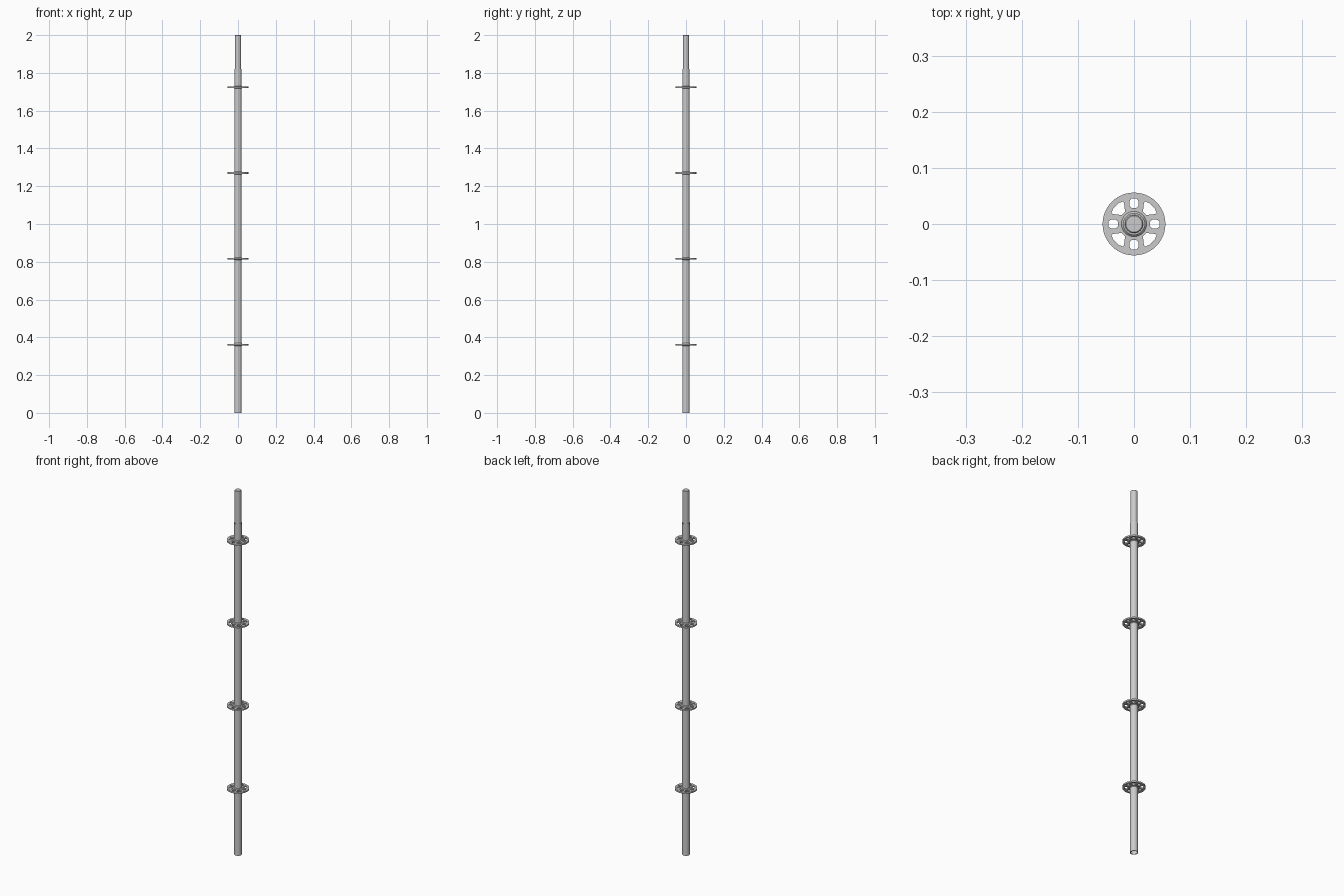
import bpy, bmesh
from math import sin, cos, pi, radians

if "Cube" in bpy.data.objects:
    bpy.data.objects.remove(bpy.data.objects["Cube"])

TUBE_R, TUBE_IN, SPIGOT_R = 0.0195, 0.0168, 0.0165
DISC_R, DISC_T = 0.056, 0.008
SEG = 48


def lathe(name, profile, closed=False):
    # Spin an (r, z) profile round the z axis
    bm = bmesh.new()
    rings = [[bm.verts.new((r * cos(2 * pi * i / SEG), r * sin(2 * pi * i / SEG), z))
              for i in range(SEG)] for r, z in profile]
    pairs = list(zip(rings, rings[1:]))
    if closed:
        pairs.append((rings[-1], rings[0]))
    else:
        bm.faces.new(rings[0])
        bm.faces.new(rings[-1])
    for a, b in pairs:
        for i in range(SEG):
            j = (i + 1) % SEG
            bm.faces.new((a[i], a[j], b[j], b[i]))
    bmesh.ops.recalc_face_normals(bm, faces=bm.faces)
    return finish(name, bm)


def finish(name, bm):
    me = bpy.data.meshes.new(name)
    bm.to_mesh(me)
    bm.free()
    ob = bpy.data.objects.new(name, me)
    bpy.context.collection.objects.link(ob)
    smooth(ob)
    return ob


def smooth(ob):
    bpy.ops.object.select_all(action='DESELECT')
    ob.select_set(True)
    bpy.context.view_layer.objects.active = ob
    bpy.ops.object.shade_smooth_by_angle(angle=radians(30))


def polar(points, turn=0):
    return [(r * cos(radians(a + turn)), r * sin(radians(a + turn))) for r, a in points]


def make_rosette():
    # Slotted disc from a filled outline with holes
    def circle(r):
        return polar([(r, 360 * i / SEG) for i in range(SEG)])
    loops = [circle(DISC_R), circle(TUBE_R)]
    small = [(0.029, -9), (0.033, -14), (0.041, -11), (0.046, -6),
             (0.046, 6), (0.041, 11), (0.033, 14), (0.029, 9)]
    large = [(0.027, -8), (0.029, -11), (0.042, -20), (0.045, -18), (0.046, -9),
             (0.046, 0), (0.046, 9), (0.045, 18), (0.042, 20), (0.029, 11), (0.027, 8)]
    for k in range(4):
        loops += [polar(small, 90 * k), polar(large, 90 * k + 45)]
    cu = bpy.data.curves.new("rosette_outline", 'CURVE')
    cu.dimensions, cu.fill_mode, cu.extrude = '2D', 'BOTH', DISC_T / 2
    for pts in loops:
        sp = cu.splines.new('POLY')
        sp.points.add(len(pts) - 1)
        for p, (x, y) in zip(sp.points, pts):
            p.co = (x, y, 0, 1)
        sp.use_cyclic_u = True
    tmp = bpy.data.objects.new("rosette_outline", cu)
    bpy.context.collection.objects.link(tmp)
    dg = bpy.context.evaluated_depsgraph_get()
    me = bpy.data.meshes.new_from_object(tmp.evaluated_get(dg))
    bpy.data.objects.remove(tmp)
    bm = bmesh.new()
    bm.from_mesh(me)
    bmesh.ops.remove_doubles(bm, verts=bm.verts, dist=1e-5)
    bmesh.ops.recalc_face_normals(bm, faces=bm.faces)
    return finish("rosette_1", bm)


# Main hollow tube
lathe("main_tube", [(TUBE_R, 0), (TUBE_R, 1.82), (TUBE_IN, 1.82), (TUBE_IN, 0)], True)

# Spigot at the top, seated inside the tube
lathe("spigot", [(SPIGOT_R, 1.74), (SPIGOT_R, 1.998), (SPIGOT_R - 0.002, 2.0)])

# Four rosettes, each with a weld collar
rosette = make_rosette()
collar = lathe("weld_collar_1", [(TUBE_R, -0.0075), (0.0225, -DISC_T / 2),
                                 (0.0225, DISC_T / 2), (TUBE_R, 0.0075)], True)
for i in range(4):
    for src, label in ((rosette, "rosette"), (collar, "weld_collar")):
        ob = src
        if i:
            ob = src.copy()
            ob.name = f"{label}_{i + 1}"
            bpy.context.collection.objects.link(ob)
        ob.location.z = 0.362 + 0.454 * i
